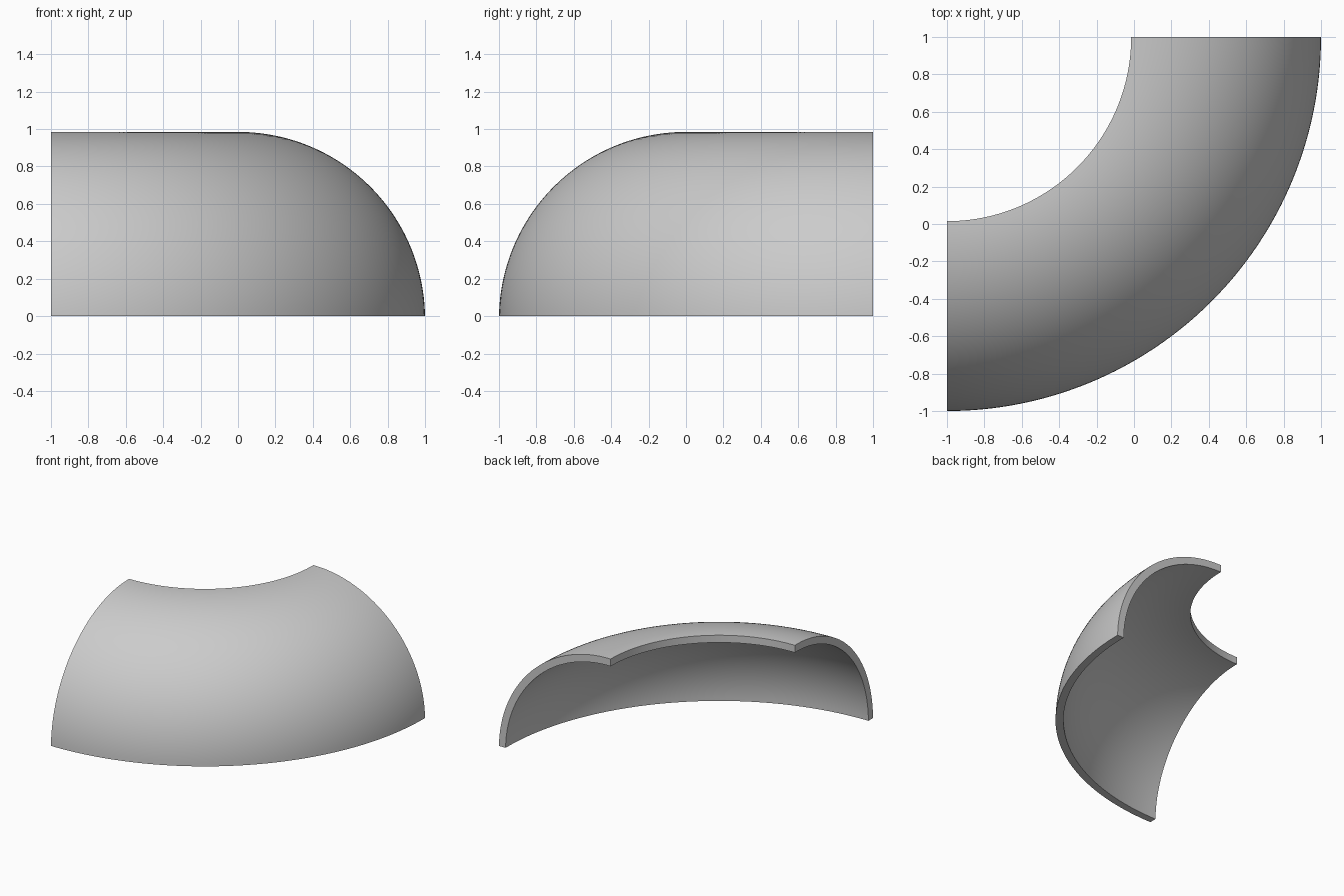
import bpy, bmesh
from math import asin, pi, sin, cos
from mathutils import Vector

if "Cube" in bpy.data.objects:
    bpy.data.objects.remove(bpy.data.objects["Cube"])

PIVOT = Vector((-1, 1, 0))     # sweep axis, at the back left corner
TRIM = 0.015                   # profile ends sit slightly past the arc quadrants
OUTER, INNER = 1.0, 0.94
STEPS = 48


def arc(radius):
    # arc from the floor (z = 0) up to just past the crest
    a = asin(TRIM / radius)
    for i in range(STEPS + 1):
        t = a + (pi / 2) * i / STEPS
        yield Vector((-1, 1 - (1 + radius * cos(t)), radius * sin(t) - TRIM))


# Closed wall cross-section: outer arc up, inner arc back down
points = list(arc(OUTER)) + list(arc(INNER))[::-1]
bm = bmesh.new()
section = bm.faces.new([bm.verts.new(p) for p in points])

# Sweep the section a quarter turn around the vertical axis
end_cap = section.copy()
bmesh.ops.spin(bm, geom=[section] + section.edges[:] + section.verts[:],
               cent=PIVOT, axis=(0, 0, 1), angle=pi / 2, steps=64,
               use_duplicate=False)
bmesh.ops.remove_doubles(bm, verts=bm.verts, dist=1e-5)
bmesh.ops.recalc_face_normals(bm, faces=bm.faces)

mesh = bpy.data.meshes.new("curved_shell")
bm.to_mesh(mesh)
bm.free()
shell = bpy.data.objects.new("curved_shell", mesh)
bpy.context.collection.objects.link(shell)

# Smooth the curved faces, keep the cut edges sharp
bpy.context.view_layer.objects.active = shell
shell.select_set(True)
bpy.ops.object.shade_smooth_by_angle(angle=pi / 6)
